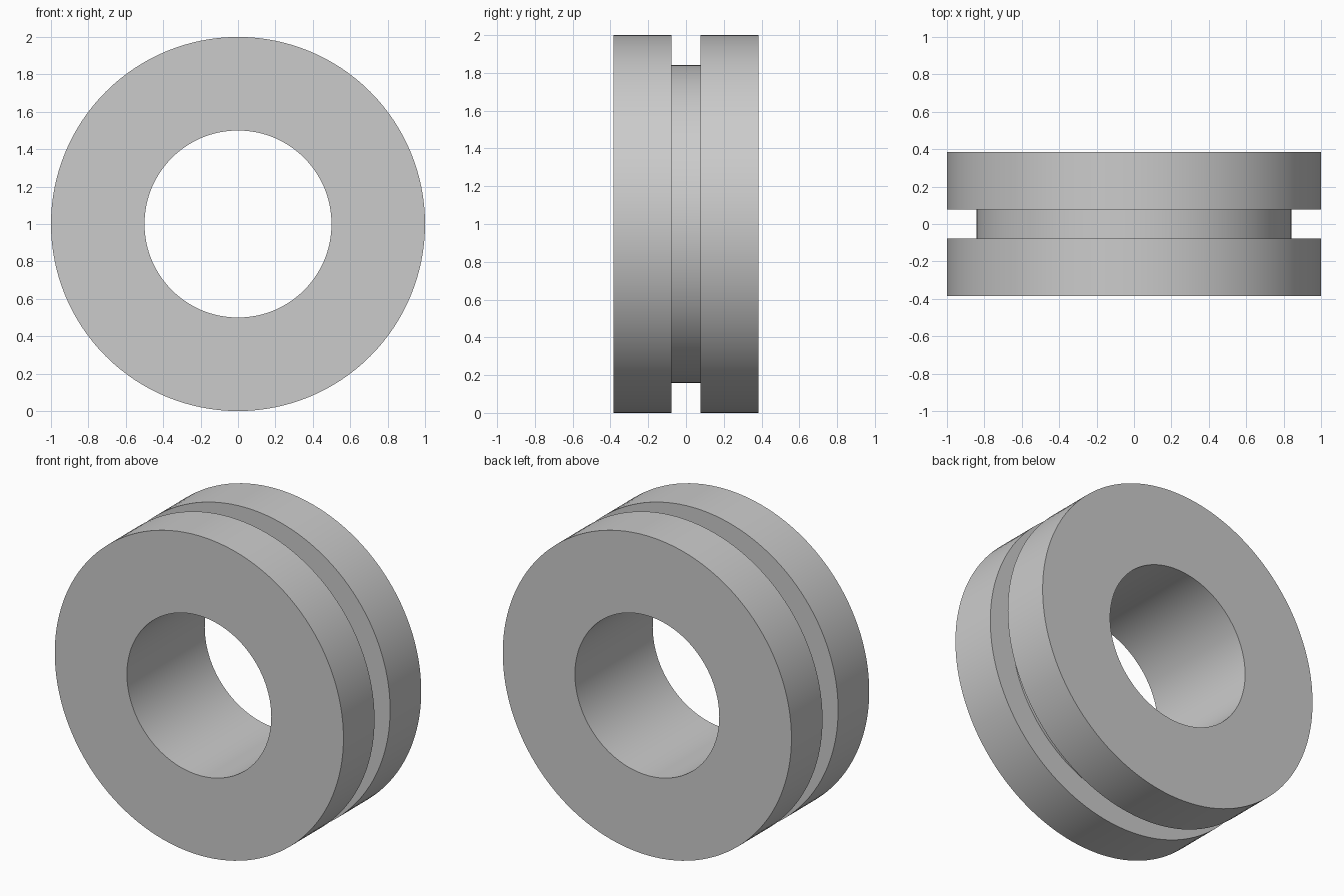
import bpy
import bmesh
from math import radians, tau
from mathutils import Matrix, Vector

cube = bpy.data.objects.get("Cube")
if cube:
    bpy.data.objects.remove(cube, do_unlink=True)

SEGMENTS = 128
OUTER, GROOVE, BORE = 1.0, 0.843, 0.5
HALF_WIDTH, HALF_GROOVE = 0.385, 0.077

# Plain grey material
grey = bpy.data.materials.new("light grey")
grey.use_nodes = True
colour = (0.6, 0.6, 0.6, 1)
grey.diffuse_color = colour
grey.node_tree.nodes["Principled BSDF"].inputs["Base Color"].default_value = colour

# Closed cross-section as (radius, y), mirrored about the groove centre
half = [(BORE, HALF_WIDTH), (OUTER, HALF_WIDTH),
        (OUTER, HALF_GROOVE), (GROOVE, HALF_GROOVE)]
profile = half + [(r, -y) for r, y in reversed(half)]

# Sweep the section around the y axis
bm = bmesh.new()
centre = Vector((0, 0, OUTER))
rings = []
for i in range(SEGMENTS):
    turn = Matrix.Rotation(tau * i / SEGMENTS, 3, 'Y')
    rings.append([bm.verts.new(centre + turn @ Vector((r, y, 0))) for r, y in profile])
count = len(profile)
for i, ring in enumerate(rings):
    following = rings[(i + 1) % SEGMENTS]
    for j in range(count):
        k = (j + 1) % count
        bm.faces.new((ring[j], ring[k], following[k], following[j]))
bmesh.ops.recalc_face_normals(bm, faces=bm.faces)

mesh = bpy.data.meshes.new("grooved_ring")
bm.to_mesh(mesh)
bm.free()
mesh.materials.append(grey)
ring_object = bpy.data.objects.new("grooved_ring", mesh)
bpy.context.collection.objects.link(ring_object)

# Smooth round walls with crisp rims
bpy.ops.object.select_all(action='DESELECT')
ring_object.select_set(True)
bpy.context.view_layer.objects.active = ring_object
bpy.ops.object.shade_smooth_by_angle(angle=radians(30))
